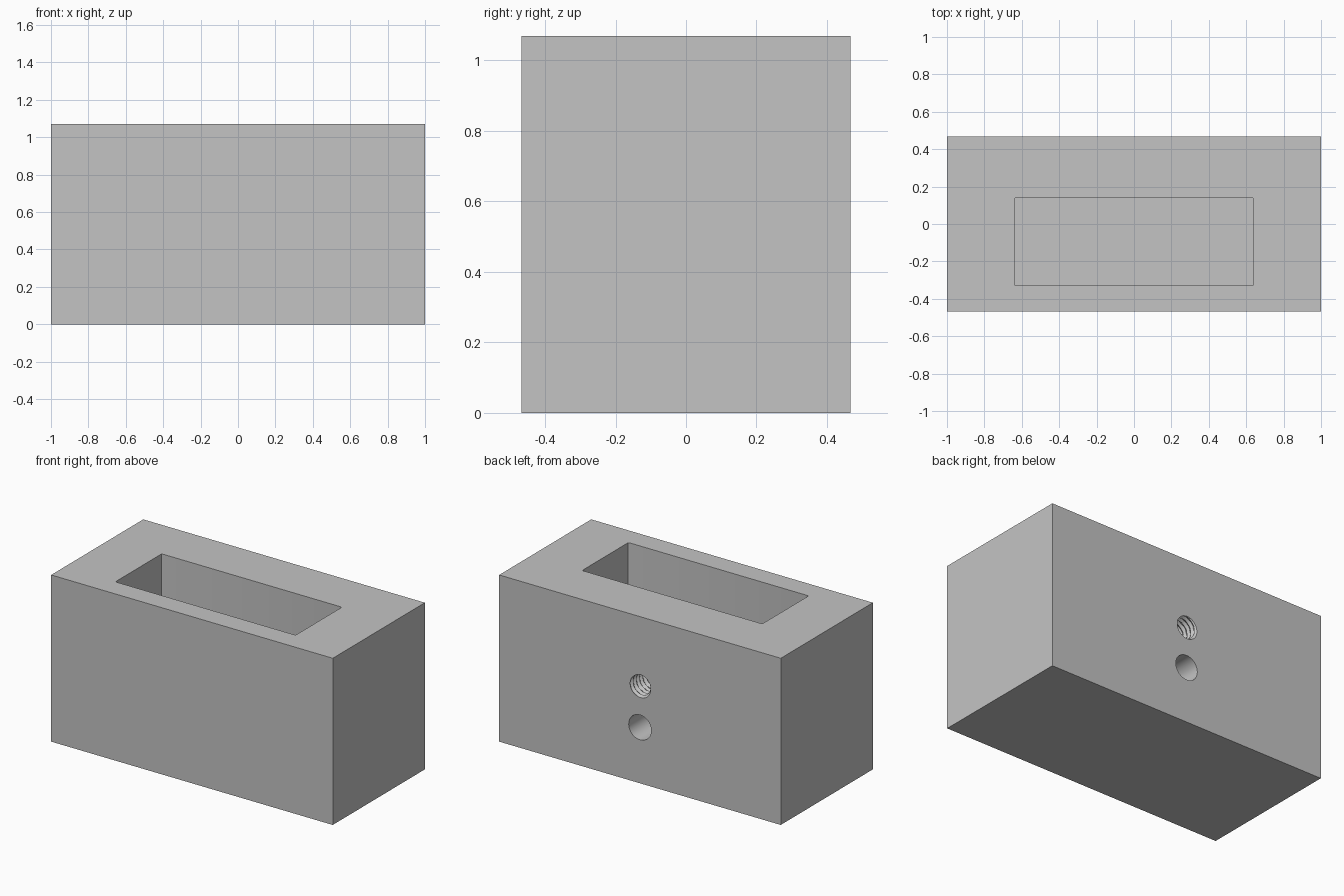
import bpy
import bmesh
from math import cos, sin, pi, radians

if "Cube" in bpy.data.objects:
    bpy.data.objects.remove(bpy.data.objects["Cube"], do_unlink=True)

WIDTH, DEPTH, HEIGHT = 2.0, 0.934, 1.07
BACK = DEPTH / 2

grey = bpy.data.materials.new("plain grey")
grey.use_nodes = True
grey.diffuse_color = (0.55, 0.55, 0.55, 1)
grey.node_tree.nodes["Principled BSDF"].inputs["Base Color"].default_value = grey.diffuse_color


def make_object(name, bm):
    bmesh.ops.recalc_face_normals(bm, faces=bm.faces)
    mesh = bpy.data.meshes.new(name)
    bm.to_mesh(mesh)
    bm.free()
    mesh.materials.append(grey)
    obj = bpy.data.objects.new(name, mesh)
    bpy.context.collection.objects.link(obj)
    return obj


def box(name, x, y, z, corner=0):
    """Box between the given (low, high) limits, with optional rounded upright edges."""
    bm = bmesh.new()
    bmesh.ops.create_cube(bm, size=1)
    for v in bm.verts:
        v.co = [limits[c > 0] for limits, c in zip((x, y, z), v.co)]
    if corner:
        upright = [e for e in bm.edges
                   if abs(e.verts[0].co.z - e.verts[1].co.z) > 0.1]
        bmesh.ops.bevel(bm, geom=upright, offset=corner, segments=3,
                        profile=0.5, affect='EDGES')
    return make_object(name, bm)


def bore(name, z, major, minor, depth, pitch=0.032, sides=40):
    """Cutter going in from the back face; a smaller minor radius gives a screw thread."""
    threaded = minor < major
    step = pitch / 8 if threaded else depth + 0.02
    rows = round((depth + 0.02) / step)
    bm = bmesh.new()
    rings = []
    for j in range(rows + 1):
        ring = []
        for i in range(sides):
            a = 2 * pi * i / sides
            wave = abs(2 * ((j * step / pitch - i / sides) % 1) - 1)
            r = minor + (major - minor) * wave
            ring.append(bm.verts.new((r * cos(a), BACK + 0.02 - j * step, z + r * sin(a))))
        rings.append(ring)
    for low, high in zip(rings, rings[1:]):
        for i in range(sides):
            k = (i + 1) % sides
            bm.faces.new((low[i], low[k], high[k], high[i]))
    bm.faces.new(rings[0])
    bm.faces.new(rings[-1])
    if threaded:
        bmesh.ops.triangulate(bm, faces=bm.faces)
    return make_object(name, bm)


# Solid block, open pocket in the top, screw hole and pin hole in the back
block = box("block", (-WIDTH / 2, WIDTH / 2), (-BACK, BACK), (0, HEIGHT))
cutters = [
    box("pocket_cutter", (-0.64, 0.64), (-0.33, 0.14), (0.14, HEIGHT + 0.1), corner=0.01),
    bore("screw_hole_cutter", 0.628, 0.08, 0.066, 0.26),
    bore("pin_hole_cutter", 0.359, 0.08, 0.08, 0.26),
]

bpy.ops.object.select_all(action='DESELECT')
block.select_set(True)
bpy.context.view_layer.objects.active = block
for cutter in cutters:
    cutter.hide_render = True
    mod = block.modifiers.new(cutter.name, 'BOOLEAN')
    mod.operation = 'DIFFERENCE'
    mod.solver = 'EXACT'
    mod.object = cutter
    bpy.ops.object.modifier_apply(modifier=mod.name)
    bpy.data.objects.remove(cutter, do_unlink=True)

bpy.ops.object.shade_smooth_by_angle(angle=radians(30))
